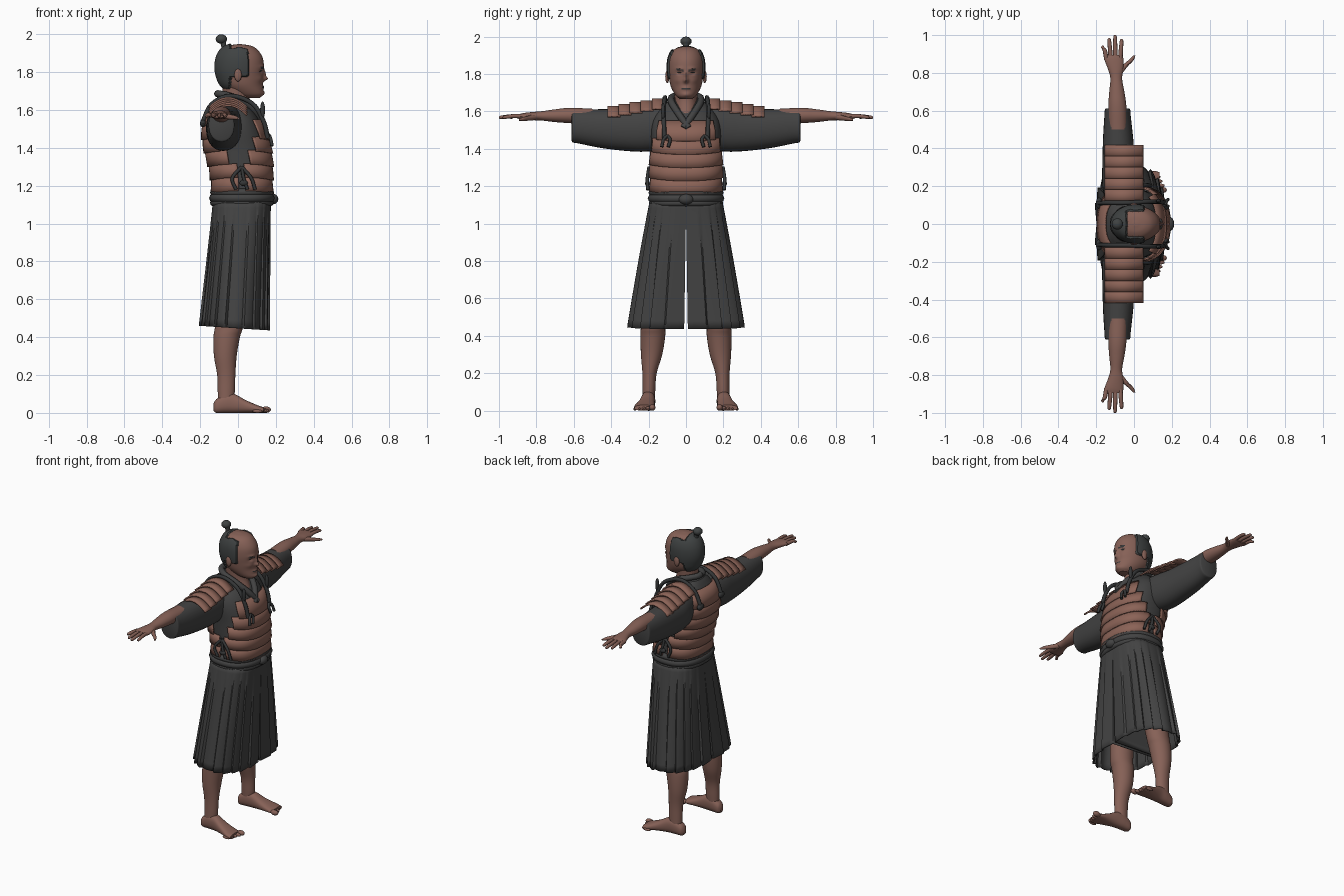
import bpy, bmesh, math
from math import sin, cos, pi, exp, radians
from mathutils import Vector, Matrix

cube = bpy.data.objects.get("Cube")
if cube:
    bpy.data.objects.remove(cube)


def material(name, rgb):
    m = bpy.data.materials.new(name)
    m.use_nodes = True
    m.diffuse_color = (*rgb, 1)
    m.node_tree.nodes["Principled BSDF"].inputs["Base Color"].default_value = (*rgb, 1)
    return m


SKIN = material("skin", (.24, .12, .095))
ARMOUR = material("lacquered armour", (.26, .125, .095))
CLOTH = material("dark cloth", (.055, .055, .055))
HAIR = material("dark hair", (.05, .055, .055))
CORD = material("dark cord", (.035, .037, .038))
SIDES = (("left", 1), ("right", -1))


def finish(name, bm, mat):
    bmesh.ops.recalc_face_normals(bm, faces=bm.faces)
    me = bpy.data.meshes.new(name)
    bm.to_mesh(me)
    bm.free()
    ob = bpy.data.objects.new(name, me)
    bpy.context.collection.objects.link(ob)
    me.materials.append(mat)
    return ob


def skin_rows(name, rows, mat, s=1, closed=True, caps=True, thick=0):
    """Bridge successive rows of points with quads."""
    bm = bmesh.new()
    vs = [[bm.verts.new((x, y * s, z)) for x, y, z in row] for row in rows]
    n = len(vs[0])
    for a, b in zip(vs, vs[1:]):
        for i in range(n if closed else n - 1):
            j = (i + 1) % n
            bm.faces.new((a[i], a[j], b[j], b[i]))
    if closed and caps:
        bm.faces.new(vs[0])
        bm.faces.new(vs[-1])
    ob = finish(name, bm, mat)
    if thick:
        mod = ob.modifiers.new("thickness", "SOLIDIFY")
        mod.thickness = thick
        mod.offset = 0
    return ob


def spline(rows, steps=5):
    """Catmull-Rom smoothing of a short table."""
    p = [Vector(r) for r in rows]
    p = [p[0] * 2 - p[1]] + p + [p[-1] * 2 - p[-2]]
    out = []
    for a, b, c, d in zip(p, p[1:], p[2:], p[3:]):
        for k in range(steps):
            t = k / steps
            out.append((b * 2 + (c - a) * t + (a * 2 - b * 5 + c * 4 - d) * t * t
                        + (b * 3 - a - c * 3 + d) * t ** 3) / 2)
    return out + [p[-2]]


def power(v, e):
    return math.copysign(abs(v) ** (2 / e), v)


def loft(name, axis, rows, mat, s=1, n=28, e=2, steps=5):
    """Rows hold: position on axis, two centre values, two radii."""
    rings = []
    for t, ca, cb, ra, rb in spline(rows, steps):
        ring = []
        for i in range(n):
            a = 2 * pi * i / n
            u, v = ca + ra * power(cos(a), e), cb + rb * power(sin(a), e)
            ring.append({"x": (t, u, v), "y": (u, t, v), "z": (u, v, t)}[axis])
        rings.append(ring)
    return skin_rows(name, rings, mat, s)


def ball(name, centre, radii, mat, s=1):
    bm = bmesh.new()
    x, y, z = centre
    m = Matrix.Translation((x, y * s, z)) @ Matrix.Diagonal((*radii, 1))
    bmesh.ops.create_uvsphere(bm, u_segments=16, v_segments=10, radius=1, matrix=m)
    return finish(name, bm, mat)


def cord(name, points, radius, mat, s=1, loop=False):
    cu = bpy.data.curves.new(name, "CURVE")
    cu.dimensions = "3D"
    cu.bevel_depth, cu.bevel_resolution, cu.use_fill_caps = radius, 2, True
    pts = points if loop else spline(points)
    sp = cu.splines.new("POLY")
    sp.points.add(len(pts) - 1)
    for q, (x, y, z) in zip(sp.points, pts):
        q.co = (x, y * s, z, 1)
    sp.use_cyclic_u = loop
    ob = bpy.data.objects.new(name, cu)
    bpy.context.collection.objects.link(ob)
    cu.materials.append(mat)


# Head: lofted skull, sculpted face, raised hair around a shaved crown
head = loft("head", "z", [(1.665, .07, 0, .045, .03), (1.685, .055, 0, .08, .055),
    (1.73, .022, 0, .108, .08), (1.78, .012, 0, .122, .091), (1.83, .01, 0, .127, .096),
    (1.88, .01, 0, .119, .092), (1.92, .008, 0, .094, .075), (1.94, .008, 0, .06, .047),
    (1.948, .008, 0, .012, .01)], SKIN, n=96, steps=8)
for m in (HAIR, CORD):
    head.data.materials.append(m)
bumps = [(0, 1.765, .012, .012, .024), (0, 1.79, .009, .02, .012), (0, 1.722, .025, .01, .007),
         (0, 1.69, .02, .01, .006), (.035, 1.805, .014, .009, -.011),
         (.035, 1.829, .02, .008, .006), (.045, 1.765, .02, .015, .004)]
bm = bmesh.new()
bm.from_mesh(head.data)
for v in bm.verts:
    if v.co.x > .05:
        x, y, z = v.co
        for by, bz, sy, sz, amount in bumps:
            v.co.x += amount * exp(-((abs(y) - by) / sy) ** 2 - ((z - bz) / sz) ** 2)
for f in bm.faces:
    x, y, z = f.calc_center_median()
    y = abs(y)
    if (x < -.035 and z > 1.69) or (x < .055 and y > .066 and z > 1.775):
        f.material_index = 1
    elif x > .05:
        brow = .012 < y < .055 and abs(z - 1.818 - .22 * (y - .015)) < .005
        eye = .022 < y < .045 and abs(z - 1.806) < .004
        mouth = y < .024 and abs(z - 1.722 + y * .15) < .003
        f.material_index = 2 if brow or eye or mouth else 0
bm.normal_update()
for v in bm.verts:
    if all(f.material_index == 1 for f in v.link_faces):
        v.co += v.normal * .008
bm.to_mesh(head.data)
bm.free()
loft("topknot_stem", "z", [(1.91, -.065, 0, .025, .025), (1.94, -.075, 0, .014, .015),
                           (1.965, -.082, 0, .02, .02)], HAIR)
ball("topknot", (-.088, 0, 1.975), (.03, .03, .025), HAIR)
loft("neck", "z", [(1.53, .01, 0, .1, .07), (1.6, -.005, 0, .085, .062),
                   (1.66, -.01, 0, .07, .06), (1.74, -.01, 0, .075, .065)], SKIN)
for side, s in SIDES:
    ball(side + "_ear", (0, .1, 1.785), (.02, .011, .034), SKIN, s)

# Robe body: height, back x, front x, half width
BODY = spline([(1.1, -.125, .165, .175), (1.2, -.122, .165, .175), (1.3, -.138, .167, .18),
    (1.4, -.165, .158, .182), (1.5, -.175, .13, .188), (1.57, -.165, .098, .17),
    (1.63, -.135, .05, .12), (1.66, -.115, .025, .085)])


def body_point(z, a, grow=0):
    for p, q in zip(BODY, BODY[1:]):
        if z <= q[0]:
            break
    _, xb, xf, w = p.lerp(q, min(1, max(0, (z - p[0]) / (q[0] - p[0]))))
    return ((xb + xf) / 2 + ((xf - xb) / 2 + grow) * power(cos(a), 2.4),
            (w + grow) * power(sin(a), 2.4), z)


skin_rows("robe_body", [[body_point(r[0], 2 * pi * i / 48) for i in range(48)] for r in BODY], CLOTH)
for side, s in SIDES:
    cord(side + "_collar", [(.135, -.015, 1.51), (.1, .035, 1.58), (.03, .075, 1.645),
         (-.05, .075, 1.675), (-.1, .035, 1.685), (-.108, 0, 1.686)], .019, CLOTH, s)

# Cuirass: overlapping curved lames, narrowing toward the top
for place, turn, spans in (("front", 0, (86, 86, 76, 62, 46)), ("back", pi, (86, 86, 74, 64, 58, 50))):
    for k, half in enumerate(spans):
        low = 1.165 + .071 * k
        high = low + (.1 if k == len(spans) - 1 else .08)
        rows = []
        for t in (0, .5, 1):
            row = []
            for i in range(33):
                a = radians(half) * (i / 16 - 1)
                dip = .008 * cos(a * 2) * (1 - t)
                row.append(body_point(low + (high - low) * t - dip, a + turn, .02 - .01 * t))
            rows.append(row)
        skin_rows(f"{place}_lame_{k + 1}", rows, ARMOUR, closed=False, thick=.009)

# Sash with a front knot
for k, (z, r) in enumerate(((1.165, .02), (1.135, .024), (1.11, .018))):
    loop = [body_point(z, 2 * pi * i / 48, .006) for i in range(48)]
    cord(f"sash_wrap_{k + 1}", loop, r, CLOTH, loop=True)
ball("sash_knot", (.185, 0, 1.13), (.028, .04, .028), CLOTH)

for side, s in SIDES:
    # Pleated wide trouser leg
    rows = []
    for k in range(17):
        t = k / 16
        xf, xb = .172, -.13 - .08 * t
        wide = .19 + .125 * t ** .9
        inner = .001 + .011 * t
        row = []
        for i in range(73):
            a = pi * (i / 72 - .5)
            fold = 1 - .075 * t ** .6 * ((abs(a) / pi * 11 + .4) % 1)
            x = (xf + xb) / 2 + (xf - xb) / 2 * power(sin(a), 2.7) * fold
            y = inner + (wide - inner) * power(max(cos(a), 0), 2.7) * fold
            row.append((x, y, 1.125 - .678 * t - .065 * t * x))
        rows.append(row)
    skin_rows(side + "_trouser", rows, CLOTH, s, caps=False, thick=.006)

    # Bare leg, foot and toes
    loft(side + "_leg", "z", [(.8, -.02, .13, .085, .075), (.48, -.045, .172, .075, .066),
        (.4, -.06, .177, .07, .066), (.3, -.067, .184, .06, .057), (.2, -.062, .195, .048, .038),
        (.11, -.062, .198, .045, .034), (.05, -.065, .2, .04, .032)], SKIN, s)
    loft(side + "_foot", "x", [(-.13, .198, .03, .014, .018), (-.115, .198, .036, .03, .036),
        (-.07, .2, .05, .036, .05), (-.02, .203, .05, .037, .05), (.04, .212, .034, .044, .034),
        (.1, .222, .021, .054, .021), (.135, .224, .015, .052, .015)], SKIN, s, e=2.4)
    for k in range(5):
        size = .017 if k == 0 else .0125 - .0008 * k
        ball(f"{side}_toe_{k + 1}", (.147 - .011 * k, .18 + .023 * k, size), (.027, size, size), SKIN, s)

    # Sleeve, forearm and hand
    loft(side + "_sleeve", "y", [(.08, -.06, 1.52, .085, .115), (.2, -.075, 1.508, .092, .122),
        (.3, -.08, 1.502, .088, .115), (.45, -.084, 1.508, .08, .104), (.57, -.087, 1.519, .07, .091),
        (.605, -.087, 1.522, .067, .088), (.612, -.087, 1.522, .058, .078)], CLOTH, s, e=2.2)
    loft(side + "_forearm", "y", [(.5, -.085, 1.572, .05, .042), (.62, -.088, 1.578, .048, .041),
        (.7, -.091, 1.577, .04, .034), (.77, -.094, 1.576, .031, .025), (.82, -.097, 1.575, .041, .022),
        (.87, -.106, 1.573, .05, .018), (.895, -.107, 1.572, .046, .013)], SKIN, s)
    fingers = ((-.145, -.165, .945), (-.122, -.131, .985), (-.098, -.1, 1), (-.073, -.066, .98))
    for k, (base, tip, end) in enumerate(fingers):
        loft(f"{side}_finger_{k + 1}", "y", [(.865, base, 1.573, .012, .012),
            (.92, (base + tip) / 2, 1.575, .0115, .011), (end - .012, tip, 1.569, .0095, .009),
            (end, tip, 1.567, .004, .004)], SKIN, s, n=12)
    loft(side + "_thumb", "y", [(.8, -.08, 1.57, .02, .016), (.835, -.05, 1.565, .017, .014),
        (.865, -.018, 1.56, .014, .011), (.892, .002, 1.556, .006, .006)], SKIN, s, n=12)

    # Shoulder guard of stepped lames
    for k in range(5):
        rows = []
        for j in range(3):
            y = .115 + .059 * k + .034 * j
            z = 1.664 - (y - .115) * .17 + .006 * j
            rows.append([(-.052 + .1 * u / 8, y, z - .052 * (u / 8) ** 2) for u in range(-8, 9)])
        skin_rows(f"{side}_shoulder_lame_{k + 1}", rows, ARMOUR, s, closed=False, thick=.01)

    # Shoulder straps, ties and toggles
    cord(side + "_strap", [(.158, .115, 1.45), (.135, .118, 1.54), (.075, .118, 1.635),
         (-.04, .112, 1.675), (-.14, .112, 1.63), (-.19, .11, 1.53)], .012, CORD, s)
    ball(side + "_front_toggle", (.13, .122, 1.6), (.013, .011, .045), CORD, s)
    for k, y in enumerate((.085, .12)):
        cord(f"{side}_chest_tie_{k + 1}", [(.162, .1, 1.47), (.172, y, 1.45), (.18, y + .01, 1.41)], .009, CORD, s)
    for k, x in enumerate((-.03, .03, .07)):
        cord(f"{side}_waist_tie_{k + 1}", [(.02, .198, 1.3), (x, .207, 1.24), (x + .02, .204, 1.18)], .009, CORD, s)
    ball(side + "_waist_knot", (.03, .206, 1.215), (.022, .013, .016), CORD, s)
    ball(side + "_back_knot", (-.185, .11, 1.53), (.016, .03, .02), CORD, s)

# Smooth shading with sharp creases
bpy.ops.object.select_all(action="DESELECT")
for ob in bpy.context.scene.objects:
    if ob.type == "MESH":
        ob.select_set(True)
        bpy.context.view_layer.objects.active = ob
bpy.ops.object.shade_smooth_by_angle(angle=radians(35))
